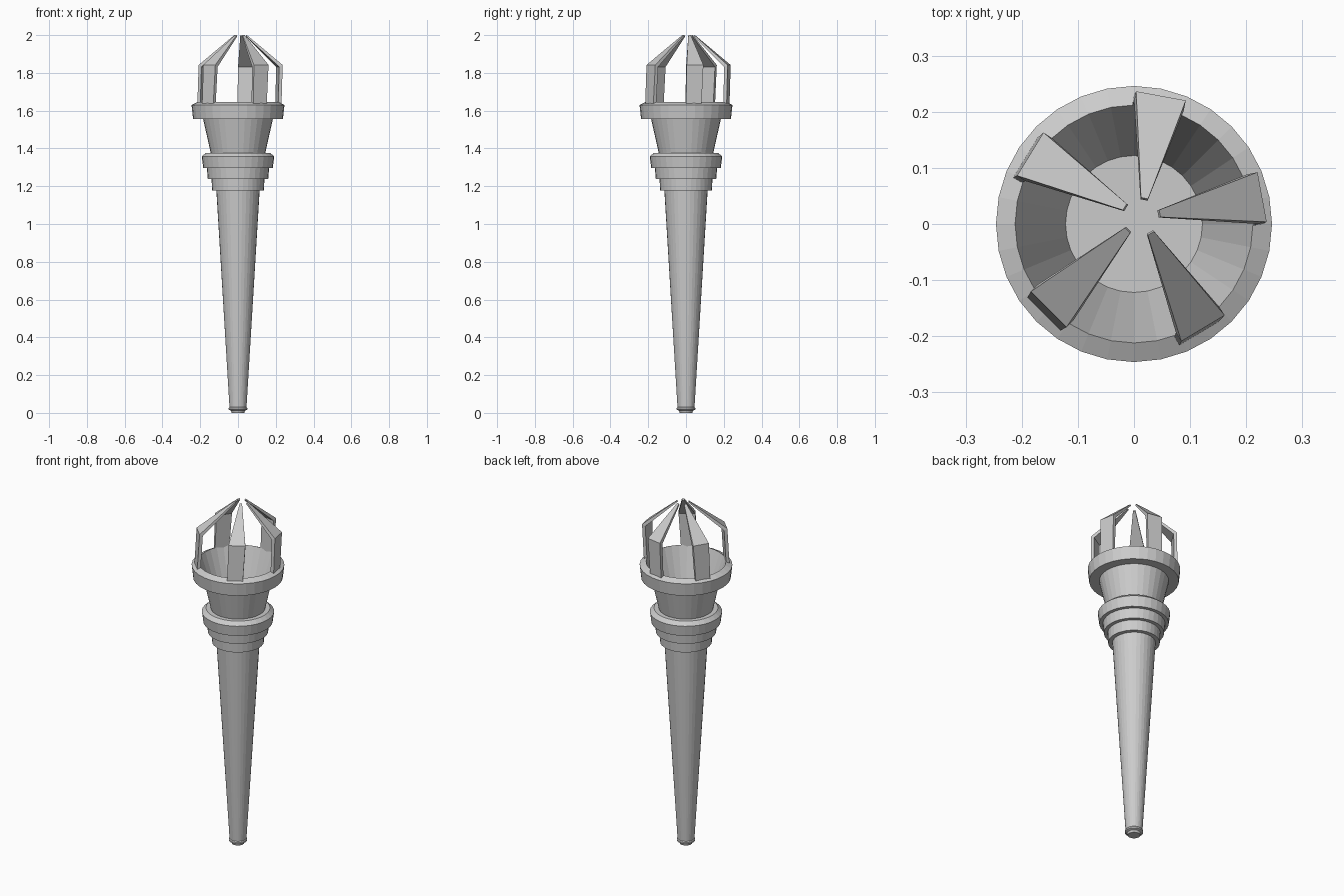
import bpy, bmesh, math

if "Cube" in bpy.data.objects:
    bpy.data.objects.remove(bpy.data.objects["Cube"])

SIDES = 32

def make_object(name, verts, faces):
    mesh = bpy.data.meshes.new(name)
    mesh.from_pydata(verts, [], faces)
    bm = bmesh.new()
    bm.from_mesh(mesh)
    bmesh.ops.recalc_face_normals(bm, faces=bm.faces)
    bm.to_mesh(mesh)
    bm.free()
    obj = bpy.data.objects.new(name, mesh)
    bpy.context.collection.objects.link(obj)
    return obj

def lathe(name, profile):
    """Revolve (radius, z) pairs around z and cap both ends."""
    n = SIDES
    verts = [(r * math.cos(2 * math.pi * i / n), r * math.sin(2 * math.pi * i / n), z)
             for r, z in profile for i in range(n)]
    faces = [(k * n + i, k * n + (i + 1) % n, (k + 1) * n + (i + 1) % n, (k + 1) * n + i)
             for k in range(len(profile) - 1) for i in range(n)]
    faces.append(tuple(range(n)))
    faces.append(tuple(range(len(verts) - n, len(verts))))
    return make_object(name, verts, faces)

# Tapered handle with a small foot
lathe("handle", [(0.033, 0), (0.037, 0.012), (0.049, 0.017), (0.049, 0.025),
                 (0.045, 0.03), (0.115, 1.185)])

# Stepped collar
lathe("collar", [(0.137, 1.178), (0.14, 1.239), (0.16, 1.239), (0.165, 1.297),
                 (0.184, 1.297), (0.192, 1.357), (0.17, 1.377)])

# Hollow cup with a thick rim, floor at the inner cone bottom
lathe("cup", [(0.143, 1.37), (0.185, 1.557), (0.238, 1.557), (0.246, 1.63),
              (0.212, 1.647), (0.122, 1.385)])

# Flat prongs bent inward to a point; the ring of prongs leans slightly to +x +y
def prong(name, angle):
    a = math.radians(angle)
    # (outer radius, outer z, inner radius, inner z, half width)
    sections = [(0.227, 1.60, 0.209, 1.60, 0.041),
                (0.225, 1.842, 0.207, 1.832, 0.045),
                (0.034, 2.0, 0.031, 1.992, 0.0065)]
    verts = []
    for ro, zo, ri, zi, w in sections:
        for r, z, t in ((ro, zo, -w), (ro, zo, w), (ri, zi, w), (ri, zi, -w)):
            lean = 0.007 + 0.035 * (z - 1.84)
            verts.append((r * math.cos(a) - t * math.sin(a) + lean,
                          r * math.sin(a) + t * math.cos(a) + lean, z))
    faces = [(k * 4 + i, k * 4 + (i + 1) % 4, k * 4 + 4 + (i + 1) % 4, k * 4 + 4 + i)
             for k in range(2) for i in range(4)]
    faces += [(0, 1, 2, 3), (8, 9, 10, 11)]
    make_object(name, verts, faces)

for i, angle in enumerate((79.5, 10.5, -59, -135, 148.5)):
    prong(f"prong_{i + 1}", angle)
